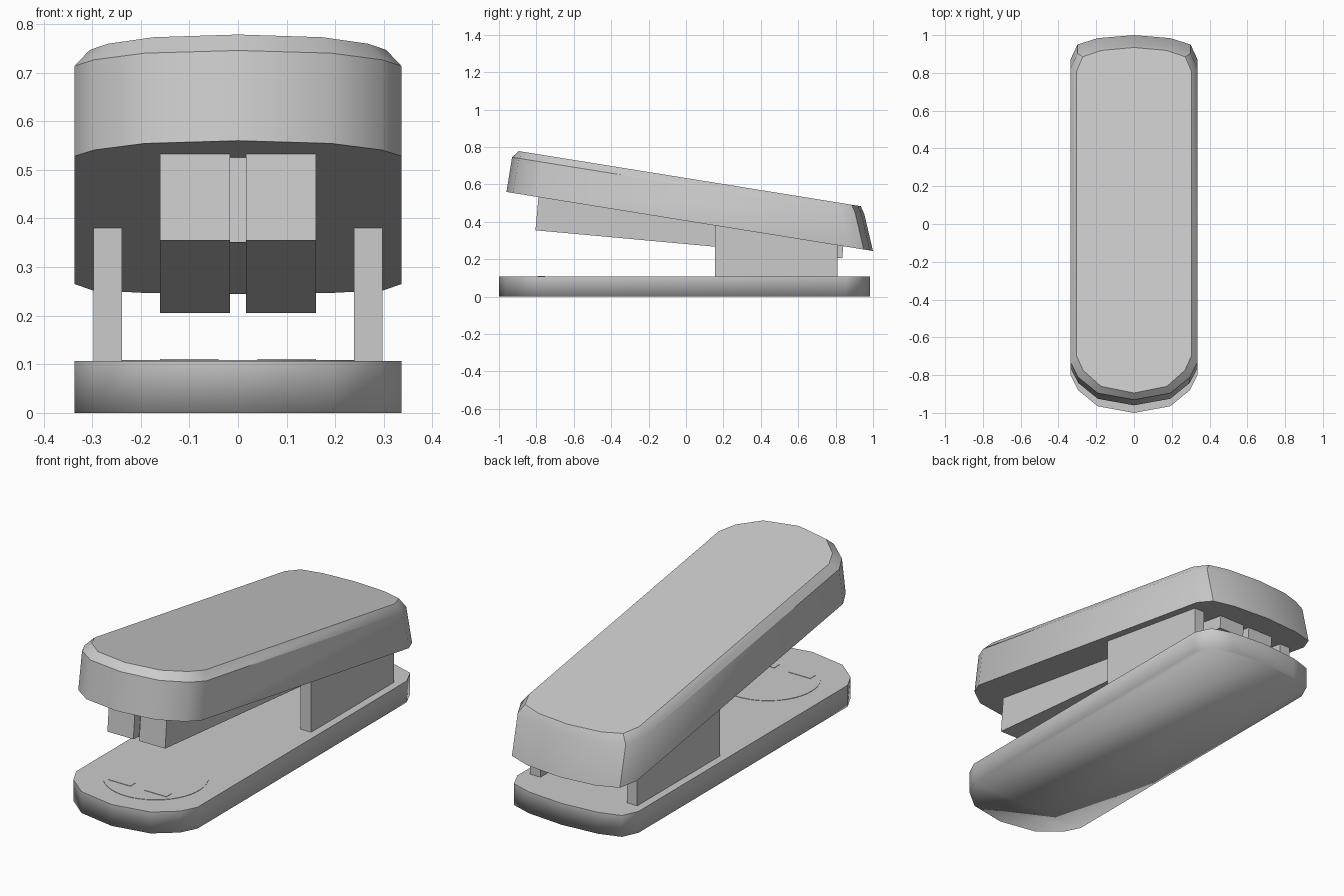
import bpy
import bmesh
import math
from mathutils import Matrix

cube = bpy.data.objects.get("Cube")
if cube:
    bpy.data.objects.remove(cube, do_unlink=True)

grey = bpy.data.materials.new("light_grey")
grey.use_nodes = True
grey.diffuse_color = (0.6, 0.6, 0.6, 1)
grey.node_tree.nodes["Principled BSDF"].inputs["Base Color"].default_value = (0.6, 0.6, 0.6, 1)


def finish(name, bm, matrix=Matrix()):
    bmesh.ops.recalc_face_normals(bm, faces=bm.faces)
    mesh = bpy.data.meshes.new(name)
    bm.to_mesh(mesh)
    bm.free()
    mesh.materials.append(grey)
    obj = bpy.data.objects.new(name, mesh)
    obj.matrix_world = matrix
    bpy.context.collection.objects.link(obj)
    return obj


def outline(half_width, front, back, z):
    """Closed rounded outline, mirrored across the centre line."""
    w = half_width
    side = [(0.57 * w, front + 0.035), (0.88 * w, front + 0.12), (w, front + 0.2),
            (w, back - 0.13), (0.89 * w, back - 0.05), (0.57 * w, back - 0.016)]
    pts = [(0, front)] + side + [(0, back)] + [(-x, y) for x, y in reversed(side)]
    return [(x, y, z) for x, y in pts]


def loft(name, rings, matrix=Matrix()):
    bm = bmesh.new()
    rows = [[bm.verts.new(p) for p in ring] for ring in rings]
    n = len(rows[0])
    for a, b in zip(rows, rows[1:]):
        for i in range(n):
            j = (i + 1) % n
            bm.faces.new((a[i], a[j], b[j], b[i]))
    bm.faces.new(rows[0])
    bm.faces.new(rows[-1])
    return finish(name, bm, matrix)


def box(name, x, y, z, matrix=Matrix()):
    bm = bmesh.new()
    bmesh.ops.create_cube(bm, size=1)
    for v in bm.verts:
        for axis, (low, high) in enumerate((x, y, z)):
            v.co[axis] = high if v.co[axis] > 0 else low
    return finish(name, bm, matrix)


def tilted(degrees, y, z):
    return Matrix.Translation((0, y, z)) @ Matrix.Rotation(math.radians(degrees), 4, 'X')


# Base: smooth sides and underside with a crisp top rim
BASE_TOP = 0.107
base = loft("base", [outline(0.336, -1, 0.985, z) for z in (0, BASE_TOP)])
for poly in base.data.polygons:
    poly.use_smooth = True
for edge in base.data.edges:
    edge.use_edge_sharp = all(base.data.vertices[v].co.z > 0.1 for v in edge.vertices)

# Upper arm: straight wall, sloped rear and chamfered top, tilted down to the back
arm = loft("upper_arm", [outline(0.336, -0.9925, 0.9925, 0),
                         outline(0.336, -0.9925, 0.915, 0.188),
                         outline(0.305, -0.9625, 0.89, 0.226)],
           tilted(-9.15, 0.02, 0.402))
bpy.ops.object.select_all(action='DESELECT')
arm.select_set(True)
bpy.context.view_layer.objects.active = arm
bpy.ops.object.shade_smooth_by_angle(angle=math.radians(35))

# Magazine: two rails that run up into the arm, joined by a recessed front plate
rail_tilt = tilted(-5.22, -0.805, 0.355)
for side, sign in (("left", 1), ("right", -1)):
    xs = sorted((sign * 0.016, sign * 0.16))
    box(side + "_magazine_rail", xs, (0, 1.647), (0, 0.178), rail_tilt)
box("magazine_front_plate", (-0.016, 0.016), (0.045, 0.065), (0, 0.178), rail_tilt)

# Hinge cheeks: upright plates whose sloping tops end inside the arm
for side, sign in (("left", 1), ("right", -1)):
    cheek = box(side + "_hinge_cheek", sorted((sign * 0.239, sign * 0.297)),
                (0.155, 0.81), (BASE_TOP - 0.01, 0.4))
    for v in cheek.data.vertices:
        if v.co.z > 0.2:
            v.co.z = 0.42 - 0.161 * (v.co.y - 0.155)

# Anvil: a thin disc on the base with two small strike plates
bm = bmesh.new()
bmesh.ops.create_cone(bm, cap_ends=True, segments=48, radius1=0.24, radius2=0.24, depth=0.004)
finish("anvil_disc", bm, Matrix.Translation((0, -0.65, BASE_TOP)))
for side, sign in (("left", 1), ("right", -1)):
    box(side + "_strike_plate", sorted((sign * 0.04, sign * 0.16)),
        (-0.795, -0.755), (BASE_TOP, BASE_TOP + 0.004))
